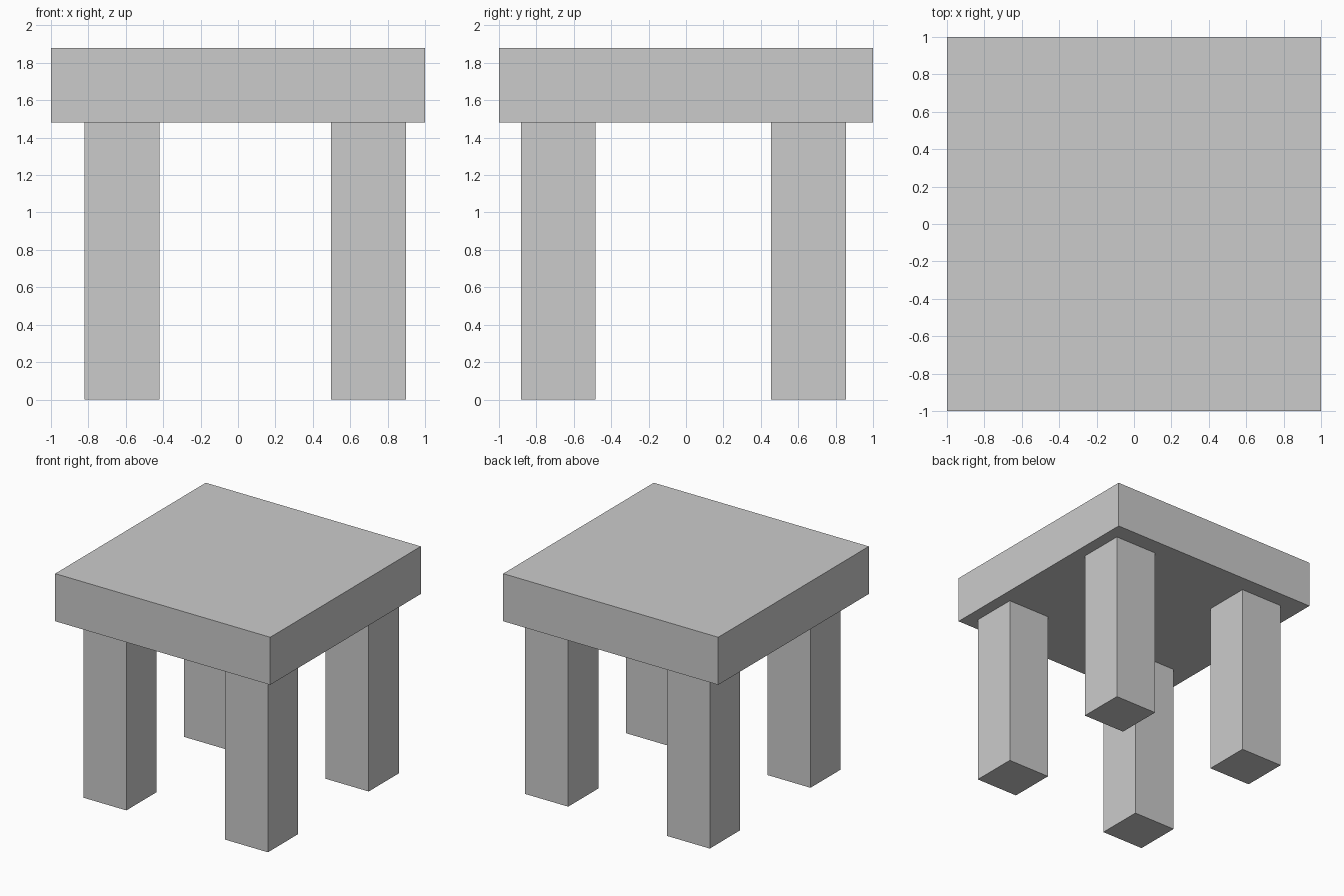
import bpy

if "Cube" in bpy.data.objects:
    bpy.data.objects.remove(bpy.data.objects["Cube"])


def box(name, x, y, z, sx, sy, sz):
    """Box centred on x, y with its base at z."""
    bpy.ops.mesh.primitive_cube_add(size=1, location=(x, y, z + sz / 2))
    ob = bpy.context.object
    ob.name = name
    ob.scale = (sx, sy, sz)
    bpy.ops.object.transform_apply(location=False, rotation=False, scale=True)
    return ob


LEG_HEIGHT, LEG_WIDTH = 1.48, 0.4

# Thick square top
box("table_top", 0, 0, LEG_HEIGHT, 2, 2, 0.4)

# Four square legs, set slightly off centre
for side, x in (("left", -0.62), ("right", 0.697)):
    for end, y in (("front", -0.683), ("back", 0.655)):
        box(f"{end}_{side}_leg", x, y, 0, LEG_WIDTH, LEG_WIDTH, LEG_HEIGHT)
